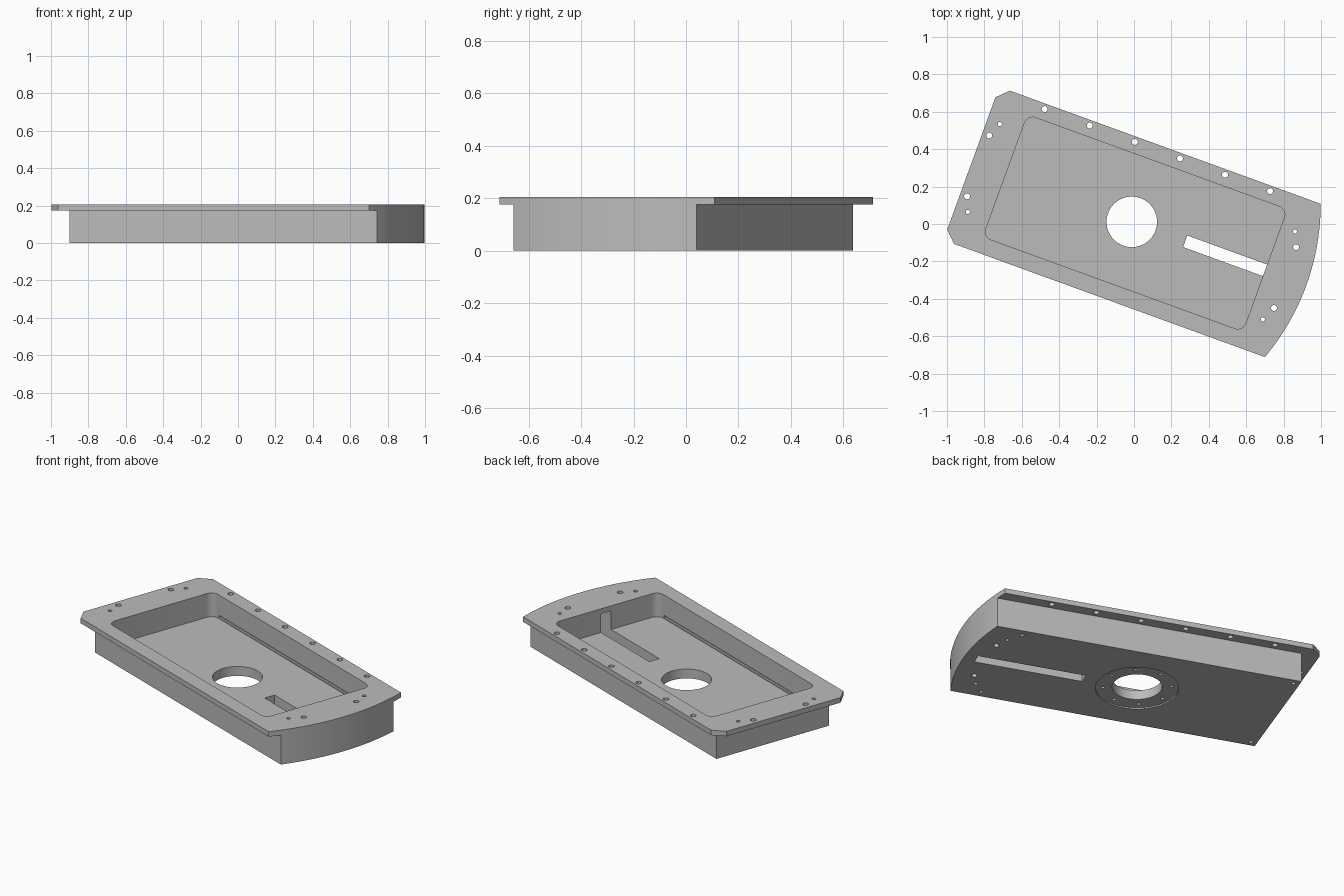
import bpy, bmesh, math

if "Cube" in bpy.data.objects:
    bpy.data.objects.remove(bpy.data.objects["Cube"], do_unlink=True)

TOP, FLANGE_Z, FLOOR_Z = 0.205, 0.175, 0.064
ARC_R, ARC_U = 1.275, -0.301          # rounded end: radius and centre
HALF_V, BODY_V = 0.436, 0.371         # half widths of flange and body


def circle(x, y, r, n=16):
    return [(x + r * math.cos(2 * math.pi * i / n),
             y + r * math.sin(2 * math.pi * i / n)) for i in range(n)]


def rect(x0, x1, y0, y1):
    return [(x0, y0), (x1, y0), (x1, y1), (x0, y1)]


def rounded_rect(hx, hy, r, n=8):
    pts = []
    for k, (sx, sy) in enumerate([(1, 1), (-1, 1), (-1, -1), (1, -1)]):
        for i in range(n + 1):
            a = math.pi / 2 * (k + i / n)
            pts.append((sx * (hx - r) + r * math.cos(a),
                        sy * (hy - r) + r * math.sin(a)))
    return pts


def prisms(name, parts):
    """One object from (outline, bottom, top) prisms."""
    bm = bmesh.new()
    for outline, z0, z1 in parts:
        low = [bm.verts.new((x, y, z0)) for x, y in outline]
        high = [bm.verts.new((x, y, z1)) for x, y in outline]
        bm.faces.new(low[::-1])
        bm.faces.new(high)
        n = len(low)
        for i in range(n):
            j = (i + 1) % n
            bm.faces.new((low[i], low[j], high[j], high[i]))
    bmesh.ops.recalc_face_normals(bm, faces=bm.faces)
    mesh = bpy.data.meshes.new(name)
    bm.to_mesh(mesh)
    bm.free()
    obj = bpy.data.objects.new(name, mesh)
    bpy.context.collection.objects.link(obj)
    return obj


def cut(target, parts):
    cutter = prisms("cutter", parts)
    cutter.hide_render = True
    mod = target.modifiers.new("cut", 'BOOLEAN')
    mod.operation = 'DIFFERENCE'
    mod.solver = 'EXACT'
    mod.object = cutter
    bpy.context.view_layer.objects.active = target
    bpy.ops.object.modifier_apply(modifier=mod.name)
    bpy.data.objects.remove(cutter, do_unlink=True)


# Full block: chamfered at one end, arched at the other
half_angle = math.asin(HALF_V / ARC_R)
arc = [(ARC_U + ARC_R * math.cos(a), ARC_R * math.sin(a))
       for a in (half_angle * (i / 20 - 1) for i in range(41))]
outline = arc + [(-0.872, HALF_V), (-0.932, HALF_V - 0.06),
                 (-0.932, -HALF_V + 0.06), (-0.872, -HALF_V)]
housing = prisms("housing", [(outline, 0, TOP)])

# Step under the flange on three sides
cut(housing, [([(1.2, BODY_V), (1.2, 0.6), (-1.2, 0.6), (-1.2, -0.6), (1.2, -0.6),
                (1.2, -BODY_V), (-0.83, -BODY_V), (-0.83, BODY_V)], -0.1, FLANGE_Z)])

# Main pocket and the narrow grooves low in its long walls
cut(housing, [(rounded_rect(0.739, 0.347, 0.045), FLOOR_Z, 0.3)])
cut(housing, [(rect(-0.69, 0.69, 0.3, 0.359), 0.069, 0.084),
              (rect(-0.69, 0.69, -0.359, -0.3), 0.069, 0.084)])

# Slot through the floor, running on into the end wall below the flange
cut(housing, [(rect(0.285, 0.905, -0.033, 0.033), -0.1, FLANGE_Z)])

# Central opening with a shallow ring recess underneath
cut(housing, [(circle(-0.019, 0, 0.225, 64), -0.1, 0.008)])
cut(housing, [(circle(-0.019, 0, 0.135, 64), -0.1, 0.15)])

# Screw holes: through the flange, through the end block, blind from below
drills = [(circle(-0.663 + 0.2566 * i, 0.407, 0.016), 0.1, 0.3) for i in range(6)]
for s in (1, -1):
    drills += [(circle(-0.893, s * 0.173, 0.016), -0.1, 0.3),
               (circle(-0.861, s * 0.250, 0.011), -0.1, 0.3),
               (circle(0.853, s * 0.173, 0.016), -0.1, 0.3),
               (circle(0.818, s * 0.250, 0.011), -0.1, 0.3),
               (circle(-0.795, s * 0.335, 0.011), -0.1, 0.05),
               (circle(0.76, s * 0.325, 0.011), -0.1, 0.05)]
for i in range(8):
    a = math.radians(22.5 + 45 * i)
    drills.append((circle(-0.019 + 0.185 * math.cos(a), 0.185 * math.sin(a), 0.01),
                   -0.1, 0.04))
cut(housing, drills)

# Placement, colour and shading
housing.location = (0.006, 0.005, 0)
housing.rotation_euler = (0, 0, math.radians(-20))
grey = bpy.data.materials.new("plain grey")
grey.use_nodes = True
colour = (0.5, 0.5, 0.5, 1)
grey.diffuse_color = colour
grey.node_tree.nodes["Principled BSDF"].inputs["Base Color"].default_value = colour
housing.data.materials.clear()
housing.data.materials.append(grey)
for p in housing.data.polygons:
    p.material_index = 0
bpy.ops.object.select_all(action='DESELECT')
housing.select_set(True)
bpy.context.view_layer.objects.active = housing
bpy.ops.object.shade_smooth_by_angle(angle=math.radians(30))
